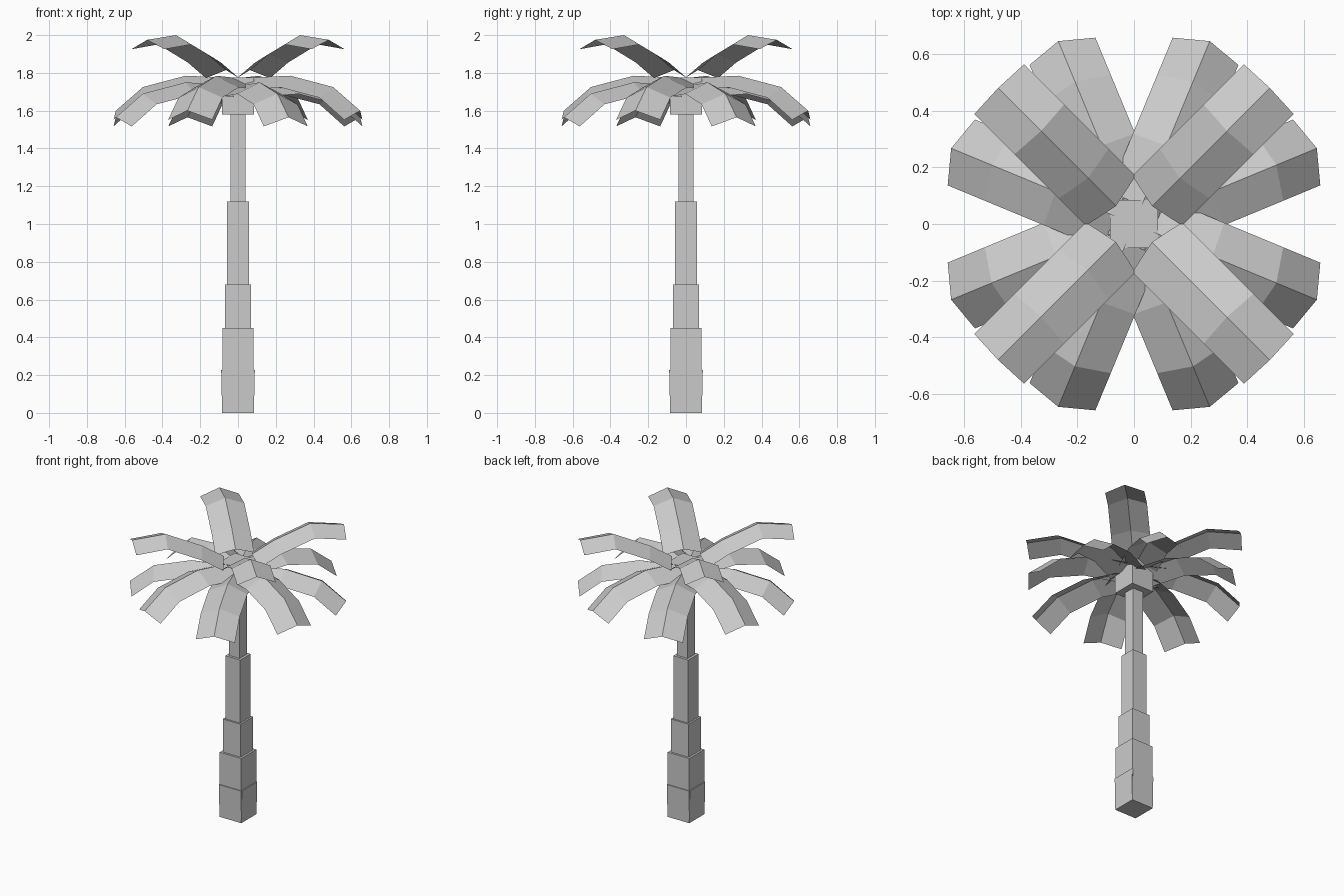
import bpy, bmesh, math
from mathutils import Vector

if "Cube" in bpy.data.objects:
    bpy.data.objects.remove(bpy.data.objects["Cube"])

grey = bpy.data.materials.new("plain grey")
grey.diffuse_color = (0.6, 0.6, 0.6, 1)
grey.use_nodes = True
grey.node_tree.nodes["Principled BSDF"].inputs["Base Color"].default_value = grey.diffuse_color


def make(name, verts, faces):
    me = bpy.data.meshes.new(name)
    me.from_pydata(verts, [], faces)
    bm = bmesh.new()
    bm.from_mesh(me)
    bmesh.ops.recalc_face_normals(bm, faces=bm.faces)
    bm.to_mesh(me)
    bm.free()
    me.materials.append(grey)
    ob = bpy.data.objects.new(name, me)
    bpy.context.collection.objects.link(ob)
    return ob


def block(name, half, z0, z1):
    corners = [(-1, -1), (1, -1), (1, 1), (-1, 1)]
    verts = [(x * half, y * half, z) for z in (z0, z1) for x, y in corners]
    sides = [(i, (i + 1) % 4, (i + 1) % 4 + 4, i + 4) for i in range(4)]
    make(name, verts, sides + [(3, 2, 1, 0), (4, 5, 6, 7)])


def leaf(name, ridge, angle, half=0.126, drop=0.062):
    """Folded strip: a ridge line with two edges dropped square to its path."""
    c, s = math.cos(angle), math.sin(angle)
    verts = []
    for i, (r, z) in enumerate(ridge):
        a = Vector(ridge[max(i - 1, 0)])
        b = Vector(ridge[min(i + 1, len(ridge) - 1)])
        t = (b - a).normalized()
        er, ez = r + t.y * drop, z - t.x * drop
        for rr, w, zz in ((er, half, ez), (r, 0, z), (er, -half, ez)):
            verts.append((rr * c - w * s, rr * s + w * c, zz))
    faces = []
    for i in range(len(ridge) - 1):
        for j in (0, 1):
            k = i * 3 + j
            faces.append((k, k + 3, k + 4, k + 1))
    ob = make(name, verts, faces)
    # upper side faces outward
    me = ob.data
    if sum(p.normal.z for p in me.polygons) < 0:
        me.flip_normals()


# Stepped square trunk
for i, (half, z0, z1) in enumerate([(0.083, 0.0, 0.45), (0.069, 0.45, 0.68),
                                    (0.057, 0.68, 1.12), (0.04, 1.12, 1.6)]):
    block(f"trunk_section_{i + 1}", half, z0, z1)

# Bark plates leaning outward round the foot, open at the corners
for k in range(4):
    a = math.radians(90 * k)
    c, s = math.cos(a), math.sin(a)
    pts = [(0.084, -0.084, 0), (0.084, 0.084, 0), (0.089, 0.084, 0.226), (0.089, -0.084, 0.226),
           (0.08, -0.08, 0), (0.08, 0.08, 0), (0.08, 0.08, 0.226), (0.08, -0.08, 0.226)]
    make(f"foot_plate_{k + 1}", [(x * c - y * s, x * s + y * c, z) for x, y, z in pts],
         [(0, 1, 2, 3), (7, 6, 5, 4), (3, 2, 6, 7), (0, 3, 7, 4), (1, 5, 6, 2), (0, 4, 5, 1)])

# Crown block holding the leaves
block("crown_block", 0.085, 1.58, 1.775)

# Raised diagonal leaves, then two alternating drooping sets
raised = [(0.09, 1.815), (0.23, 1.9), (0.465, 2.0), (0.68, 1.975)]
high = [(0.07, 1.775), (0.30, 1.785), (0.545, 1.725), (0.70, 1.6)]
low = [(0.07, 1.735), (0.30, 1.75), (0.545, 1.69), (0.70, 1.565)]
for k in range(4):
    leaf(f"raised_leaf_{k + 1}", raised, math.radians(45 + 90 * k), 0.124, 0.05)
    leaf(f"low_leaf_{k + 1}", low, math.radians(22.5 + 90 * k))
    leaf(f"high_leaf_{k + 1}", high, math.radians(67.5 + 90 * k))
